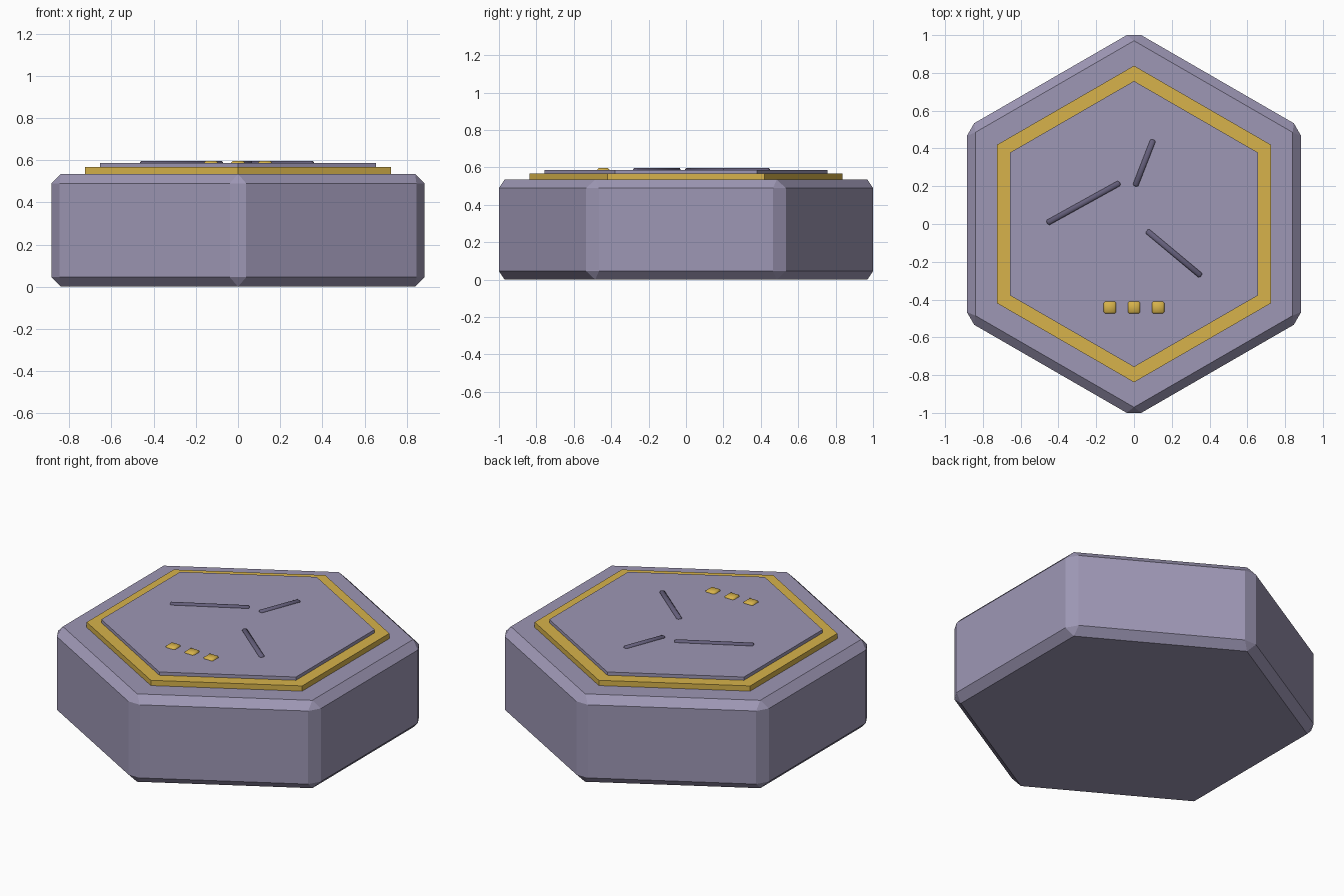
import bpy
import math
from mathutils import Vector

if "Cube" in bpy.data.objects:
    bpy.data.objects.remove(bpy.data.objects["Cube"], do_unlink=True)


def material(name, rgb):
    mat = bpy.data.materials.new(name)
    mat.use_nodes = True
    colour = (*rgb, 1)
    mat.diffuse_color = colour
    mat.node_tree.nodes["Principled BSDF"].inputs["Base Color"].default_value = colour
    return mat


stone = material("grey violet", (0.34, 0.31, 0.46))
gold = material("gold", (0.68, 0.45, 0.07))
dark = material("dark violet", (0.13, 0.115, 0.2))


def finish(obj, name, mat, bevel=0):
    obj.name = name
    obj.data.materials.append(mat)
    if bevel:
        mod = obj.modifiers.new("Edge bevel", "BEVEL")
        mod.width = bevel
        mod.segments = 1
        mod.limit_method = "ANGLE"
    return obj


def hexagon(name, radius, bottom, top, mat, bevel=0):
    """Hexagonal slab with corners pointing to the front and back."""
    bpy.ops.mesh.primitive_cylinder_add(vertices=6, radius=radius, depth=top - bottom,
                                        location=(0, 0, (top + bottom) / 2))
    return finish(bpy.context.object, name, mat, bevel)


def block(name, centre, size, angle, mat, bevel):
    """Small softened block lying on the face plate."""
    bpy.ops.mesh.primitive_cube_add(size=1, location=centre, rotation=(0, 0, angle))
    obj = bpy.context.object
    obj.scale = size
    bpy.ops.object.transform_apply(location=False, rotation=False, scale=True)
    bpy.ops.object.shade_smooth()
    return finish(obj, name, mat, bevel)


# Stacked hexagonal slabs
hexagon("body", 1.022, 0, 0.535, stone, bevel=0.045)
hexagon("gold_rim", 0.838, 0.525, 0.567, gold)
hexagon("face_plate", 0.757, 0.555, 0.587, stone)

# Thin raised strokes, given by their end points
strokes = {
    "left_stroke": ((-0.46, 0.005), (-0.075, 0.218)),
    "back_stroke": ((0.006, 0.2), (0.102, 0.446)),
    "front_stroke": ((0.068, -0.036), (0.355, -0.275)),
}
for name, ends in strokes.items():
    a, b = (Vector(p) for p in ends)
    mid, run = (a + b) / 2, b - a
    block(name, (mid.x, mid.y, 0.587), (run.length, 0.03, 0.02),
          math.atan2(run.y, run.x), dark, 0.007)

# Row of three gold studs
for name, x in (("right_stud", -0.128), ("middle_stud", 0), ("left_stud", 0.128)):
    block(name, (x, -0.442, 0.587), (0.065, 0.065, 0.02), 0, gold, 0.008)
